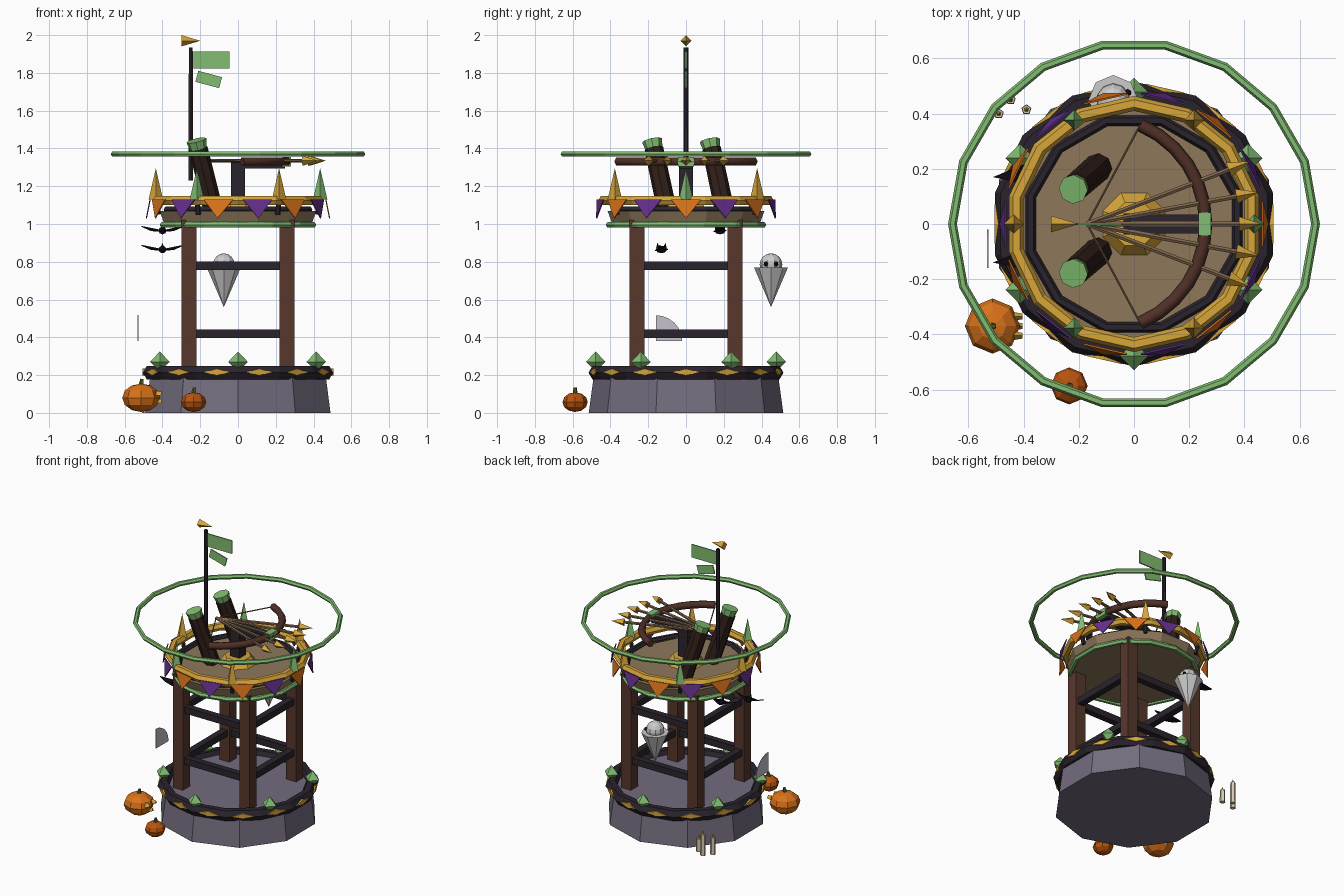
import bpy, bmesh
from math import sin, cos, pi, radians
from mathutils import Vector, Matrix

if "Cube" in bpy.data.objects:
    bpy.data.objects.remove(bpy.data.objects["Cube"])

MATS = {}
COLORS = dict(stone="736c7d", dark="2e2830", black="17151b", wood="583a30", bow="51332b", char="33241f",
              tan="8c775b", gold="d6a43c", green="80bb70", orange="d8711f", purple="65338c",
              rust="b85516", white="e6e6e6", wax="d8ccb2", web="c4c0cc", stem="4c5f2c", shaft="7d654c")


def mat(c):
    if c not in MATS:
        m = bpy.data.materials.new(c)
        h = COLORS[c]
        m.diffuse_color = [(int(h[i:i + 2], 16) / 255) ** 2.2 for i in (0, 2, 4)] + [1]
        m.use_nodes = True
        m.node_tree.nodes["Principled BSDF"].inputs["Base Color"].default_value = m.diffuse_color
        MATS[c] = m
    return MATS[c]


def finish(name, bm, c):
    me = bpy.data.meshes.new(name)
    bmesh.ops.recalc_face_normals(bm, faces=bm.faces)
    bm.to_mesh(me)
    bm.free()
    me.materials.append(mat(c))
    ob = bpy.data.objects.new(name, me)
    bpy.context.collection.objects.link(ob)
    return ob


def rod(name, p0, p1, r0, r1, n, c, phase=0):
    """Cone, frustum or cylinder between two points."""
    p0, p1 = Vector(p0), Vector(p1)
    d = p1 - p0
    bm = bmesh.new()
    bmesh.ops.create_cone(bm, cap_ends=True, segments=n, radius1=r0, radius2=r1, depth=d.length)
    bmesh.ops.remove_doubles(bm, verts=bm.verts, dist=1e-5)
    q = d.to_track_quat('Z', 'Y') if abs(d.x) + abs(d.y) > 1e-6 else Matrix.Identity(3).to_quaternion()
    if d.z < 0 and abs(d.x) + abs(d.y) < 1e-6:
        q = Matrix.Rotation(pi, 3, 'X').to_quaternion()
    bm.transform(Matrix.Translation((p0 + p1) / 2) @ q.to_matrix().to_4x4() @ Matrix.Rotation(phase, 4, 'Z'))
    return finish(name, bm, c)


def box(name, loc, size, c, rot=None):
    bm = bmesh.new()
    bmesh.ops.create_cube(bm, size=1)
    bm.transform(Matrix.Translation(loc) @ (rot or Matrix()) @ Matrix.Diagonal((*size, 1)))
    return finish(name, bm, c)


def ball(name, loc, size, c, u=8, v=6):
    bm = bmesh.new()
    bmesh.ops.create_uvsphere(bm, u_segments=u, v_segments=v, radius=1)
    bm.transform(Matrix.Translation(loc) @ Matrix.Diagonal((*size, 1)))
    return finish(name, bm, c)


def ring(name, R, r, z, n, c, m=6, phase=0):
    bm = bmesh.new()
    loops = []
    for i in range(n):
        a = 2 * pi * i / n + phase
        loops.append([bm.verts.new(((R + r * cos(2 * pi * j / m)) * cos(a), (R + r * cos(2 * pi * j / m)) * sin(a),
                                    z + r * sin(2 * pi * j / m))) for j in range(m)])
    for i in range(n):
        for j in range(m):
            A, B, k = loops[i], loops[(i + 1) % n], (j + 1) % m
            bm.faces.new((A[j], B[j], B[k], A[k]))
    return finish(name, bm, c)


def sheet(name, polys, c, thick=0.006):
    """Thin slab from flat polygons."""
    bm = bmesh.new()
    for p in polys:
        bm.faces.new([bm.verts.new(v) for v in p])
    ob = finish(name, bm, c)
    s = ob.modifiers.new("thickness", 'SOLIDIFY')
    s.thickness = thick
    s.offset = 0
    return ob


def polar(r, deg, z):
    return Vector((r * cos(radians(deg)), r * sin(radians(deg)), z))


# Stone base with dark trim, gold studs and crystals
rod("stone_base", (0, 0, 0), (0, 0, .22), .515, .485, 10, "stone")
ring("base_trim", .475, .041, .213, 14, "dark", phase=pi / 2)
for i in range(14):
    a = 360 * (i + .5) / 14 + 90
    t = polar(.07, a + 90, 0)
    p = polar(.492, a, .216)
    sheet(f"trim_stud_{i}", [[p - t, p - Vector((0, 0, .018)), p + t, p + Vector((0, 0, .018))]], "gold", .026)
for i in range(6):
    p = polar(.478, 30 + 60 * i, .27)
    rod(f"base_crystal_{i}", p, p + Vector((0, 0, .055)), .052, 0, 4, "green")
    rod(f"base_crystal_root_{i}", p, p - Vector((0, 0, .05)), .052, 0, 4, "green")

# Wooden frame
for sx in (-1, 1):
    for sy in (-1, 1):
        box("corner_post", (.26 * sx, .26 * sy, .61), (.078, .078, .82), "wood")
for z in (.42, .78):
    for s in (-1, 1):
        box("cross_bar_x", (0, .26 * s, z), (.46, .045, .045), "dark")
        box("cross_bar_y", (.26 * s, 0, z), (.045, .46, .045), "dark")

# Platform and its rings
rod("platform", (0, 0, .99), (0, 0, 1.07), .40, .43, 12, "tan", pi / 12)
ring("platform_lower_ring", .408, .017, .995, 14, "green", phase=pi / 2)
ring("platform_inner_ring", .388, .02, 1.075, 12, "dark", phase=pi / 12)
ring("gold_rail", .437, .027, 1.125, 14, "gold", phase=pi / 2)
for i in range(6):
    p = polar(.435, 60 * i, 1.13)
    c = ("green", "gold")[i % 2]
    rod(f"rail_spike_{i}", p, p + Vector((0, 0, .165)), .038, 0, 4, c)
    rod(f"rail_support_{i}", polar(.42, 60 * i, 1.05), p, .014, .014, 6, "dark")

# Bunting pennants
for i in range(14):
    a = 360 * i / 14
    t = polar(.08, a + 90, 0)
    sheet(f"pennant_{i}", [[polar(.465, a, 1.13) - t, polar(.485, a, 1.03), polar(.465, a, 1.13) + t]],
          ("orange", "purple")[i % 2])

# Turret mount and launcher
rod("mount_foot", (0, 0, 1.06), (0, 0, 1.12), .13, .085, 8, "gold", pi / 8)
box("mount_post", (0, 0, 1.21), (.075, .075, .24), "dark")
box("launcher_stock", (.12, 0, 1.315), (.26, .07, .04), "dark")
box("launcher_catch", (.257, 0, 1.33), (.045, .085, .05), "green")
N = 12
arc = [Vector((-.13 + .39 * cos(a), .39 * sin(a), 1.33)) for a in
       [radians(-67 + 134 * i / N) for i in range(N + 1)]]
cu = bpy.data.curves.new("bow_limb", 'CURVE')
cu.dimensions = '3D'
sp = cu.splines.new('POLY')
sp.points.add(N)
for pt, v in zip(sp.points, arc):
    pt.co = (*v, 1)
cu.bevel_depth = .024
cu.bevel_resolution = 1
cu.use_fill_caps = True
cu.materials.append(mat("bow"))
bpy.context.collection.objects.link(bpy.data.objects.new("bow_limb", cu))
nock = Vector((-.17, 0, 1.335))
for i, e in enumerate((arc[0], arc[-1])):
    rod(f"bow_string_{i}", e, nock, .004, .004, 5, "shaft")
for i in range(5):
    d = polar(1, (i - 2) * 10.5, 0)
    rod(f"bolt_shaft_{i}", nock, nock + d * .57, .01, .01, 6, "shaft")
    rod(f"bolt_head_{i}", nock + d * .55, nock + d * .635, .027, 0, 4, "gold")

# Leaning barrels with green crowns
for i, y in enumerate((-.10, .205)):
    a, b = Vector((-.13, y, 1.07)), Vector((-.21, y - .07, 1.40))
    u = (b - a).normalized()
    rod(f"barrel_{i}", a, b, .052, .05, 8, "char")
    rod(f"barrel_crown_{i}", b - u * .01, b + u * .045, .044, .054, 8, "green")

# Floating halo ring
ring("halo_ring", .658, .016, 1.37, 18, "green")

# Flag pole
rod("flag_pole", (-.25, 0, 1.23), (-.25, 0, 1.935), .014, .012, 6, "dark")
rod("pole_tip", (-.30, 0, 1.97), (-.20, 0, 1.97), .03, 0, 4, "gold")
box("flag_large", (-.14, 0, 1.868), (.19, .008, .092), "green")
box("flag_small", (-.155, 0, 1.765), (.13, .008, .06), "green", Matrix.Rotation(radians(15), 4, 'Y'))

# Ghost
gx, gy = -.075, .45
rod("ghost_body", (gx, gy, .77), (gx, gy, .56), .09, 0, 8, "white")
ball("ghost_head", (gx, gy, .785), (.06, .06, .06), "white", 10, 8)
for s in (-1, 1):
    ball("ghost_eye", (gx + .052, gy + .026 * s, .788), (.013, .013, .013), "black", 6, 4)

# Bats
for i, (x, y, z) in enumerate(((-.40, -.13, .865), (-.40, .18, .965))):
    ball(f"bat_body_{i}", (x, y, z), (.025, .03, .02), "black", 6, 4)
    for s in (-1, 1):
        sheet(f"bat_wing_{i}", [[(x, y + .035, z), (x + s * .11, y - .01, z + .022),
                                 (x + s * .06, y - .02, z), (x, y - .035, z - .005)]], "black", .005)
        rod(f"bat_ear_{i}", (x, y + .018 * s, z + .01), (x, y + .022 * s, z + .035), .01, 0, 4, "black")

# Quarter-round web panel
sheet("web_panel", [[(-.53, -.16, .38)] + [(-.53, -.16 + .14 * cos(a), .38 + .137 * sin(a))
                                           for a in [pi / 2 * k / 6 for k in range(7)]]], "web", .004)

# Pumpkins
for n, x, y, r, h, c in (("large", -.513, -.37, .1, .075, "orange"), ("small", -.235, -.587, .067, .052, "rust")):
    ball(f"pumpkin_{n}", (x, y, h + .005), (r, r, h), c)
    rod(f"pumpkin_stem_{n}", (x, y, 2 * h - .005), (x + .005, y, 2 * h + .03), .014, .009, 5, "stem")
for y, z in ((-.405, .1), (-.335, .1), (-.37, .06)):
    rod("pumpkin_face", (-.435, y, z), (-.405, y, z), .018, .012, 3, "gold")

# Candles
for i, (x, y, h) in enumerate(((-.49, .40, .12), (-.447, .45, .15), (-.39, .415, .09))):
    rod(f"candle_{i}", (x, y, 0), (x, y, h), .019, .017, 5, "wax")
    rod(f"candle_flame_{i}", (x, y, h), (x, y, h + .025), .009, 0, 5, "gold")
